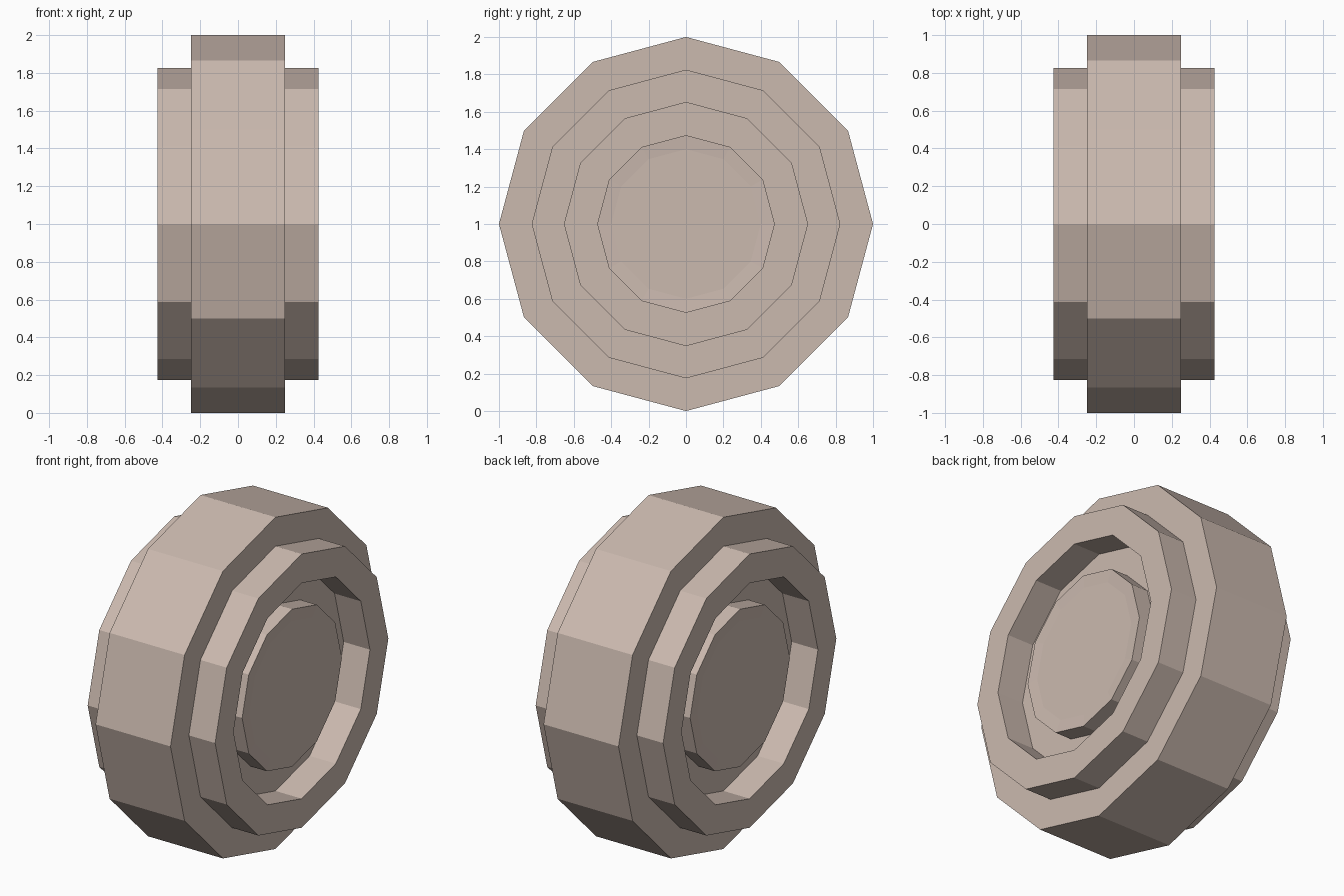
import bpy, bmesh, math

if "Cube" in bpy.data.objects:
    bpy.data.objects.remove(bpy.data.objects["Cube"])

SIDES = 12
mat = bpy.data.materials.new("warm_beige")
mat.diffuse_color = (0.60, 0.49, 0.43, 1)
mat.use_nodes = True
mat.node_tree.nodes["Principled BSDF"].inputs["Base Color"].default_value = mat.diffuse_color

# Half profile (radius, distance along the axle), hub centre to rim
half = [(0.40, 0.355), (0.475, 0.36), (0.475, 0.25), (0.65, 0.25),
        (0.65, 0.425), (0.825, 0.425), (0.825, 0.25), (1.0, 0.25)]
# Mirror to get the full profile
profile = half + [(r, -x) for r, x in reversed(half)]

# Spin the profile around the x axis and cap the hub on both sides
bm = bmesh.new()
rings = []
for r, x in profile:
    rings.append([bm.verts.new((x, r * math.sin(a), 1 + r * math.cos(a)))
                  for a in (2 * math.pi * i / SIDES for i in range(SIDES))])
for a, b in zip(rings, rings[1:]):
    for i in range(SIDES):
        j = (i + 1) % SIDES
        bm.faces.new((a[i], a[j], b[j], b[i]))
bm.faces.new(rings[0])
bm.faces.new(rings[-1])
bmesh.ops.recalc_face_normals(bm, faces=bm.faces)

mesh = bpy.data.meshes.new("wheel")
bm.to_mesh(mesh)
bm.free()
mesh.materials.append(mat)
wheel = bpy.data.objects.new("wheel", mesh)
bpy.context.collection.objects.link(wheel)
